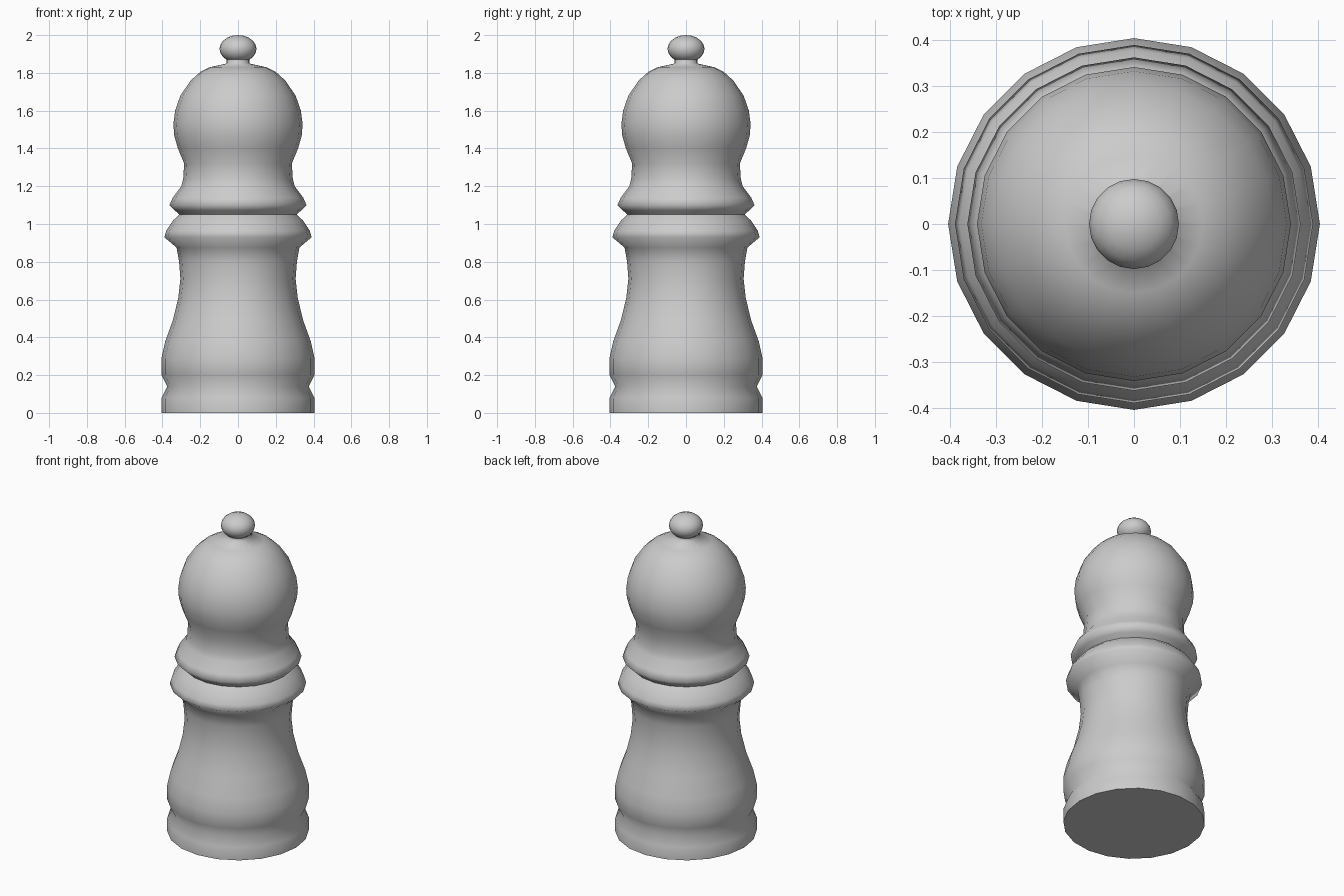
import bpy, bmesh, math

if "Cube" in bpy.data.objects:
    bpy.data.objects.remove(bpy.data.objects["Cube"])


def lathe(name, profile, sides=20, angle=50):
    """Revolve (radius, height) points around z, closing both ends."""
    bm = bmesh.new()
    rings = []
    for r, z in profile:
        if r == 0:
            rings.append([bm.verts.new((0, 0, z))] * sides)
        else:
            rings.append([bm.verts.new((r * math.cos(2 * math.pi * i / sides),
                                        r * math.sin(2 * math.pi * i / sides), z))
                          for i in range(sides)])
    for low, high in zip(rings, rings[1:]):
        for i in range(sides):
            j = (i + 1) % sides
            bm.faces.new(list(dict.fromkeys((low[i], low[j], high[j], high[i]))))
    if profile[0][0] > 0:
        bm.faces.new(rings[0][::-1])
    if profile[-1][0] > 0:
        bm.faces.new(rings[-1])
    bmesh.ops.recalc_face_normals(bm, faces=bm.faces)
    mesh = bpy.data.meshes.new(name)
    bm.to_mesh(mesh)
    bm.free()
    obj = bpy.data.objects.new(name, mesh)
    bpy.context.collection.objects.link(obj)
    bpy.ops.object.select_all(action='DESELECT')
    obj.select_set(True)
    bpy.context.view_layer.objects.active = obj
    bpy.ops.object.shade_smooth_by_angle(angle=math.radians(angle))
    return obj


# Turned body: foot, waist, collar, neck groove and domed head
lathe("turned_body", [
    (0.405, 0), (0.405, 0.08), (0.375, 0.14), (0.405, 0.20), (0.405, 0.29),
    (0.385, 0.38), (0.345, 0.49), (0.316, 0.61), (0.305, 0.71), (0.312, 0.80),
    (0.325, 0.875), (0.39, 0.93), (0.38, 0.965), (0.343, 1.02), (0.31, 1.05),
    (0.335, 1.072), (0.363, 1.10), (0.345, 1.14), (0.30, 1.20), (0.29, 1.24),
    (0.285, 1.32), (0.318, 1.40), (0.338, 1.47), (0.342, 1.53), (0.333, 1.60),
    (0.305, 1.68), (0.25, 1.76), (0.20, 1.805), (0.15, 1.83), (0.06, 1.85),
    (0.06, 1.87)], angle=80)

# Slightly flattened knob on top
steps = 10
lathe("top_knob", [(0, 1.854)] + [
    (0.098 * math.sin(math.pi * k / steps), 1.927 - 0.073 * math.cos(math.pi * k / steps))
    for k in range(1, steps)] + [(0, 2.0)])
